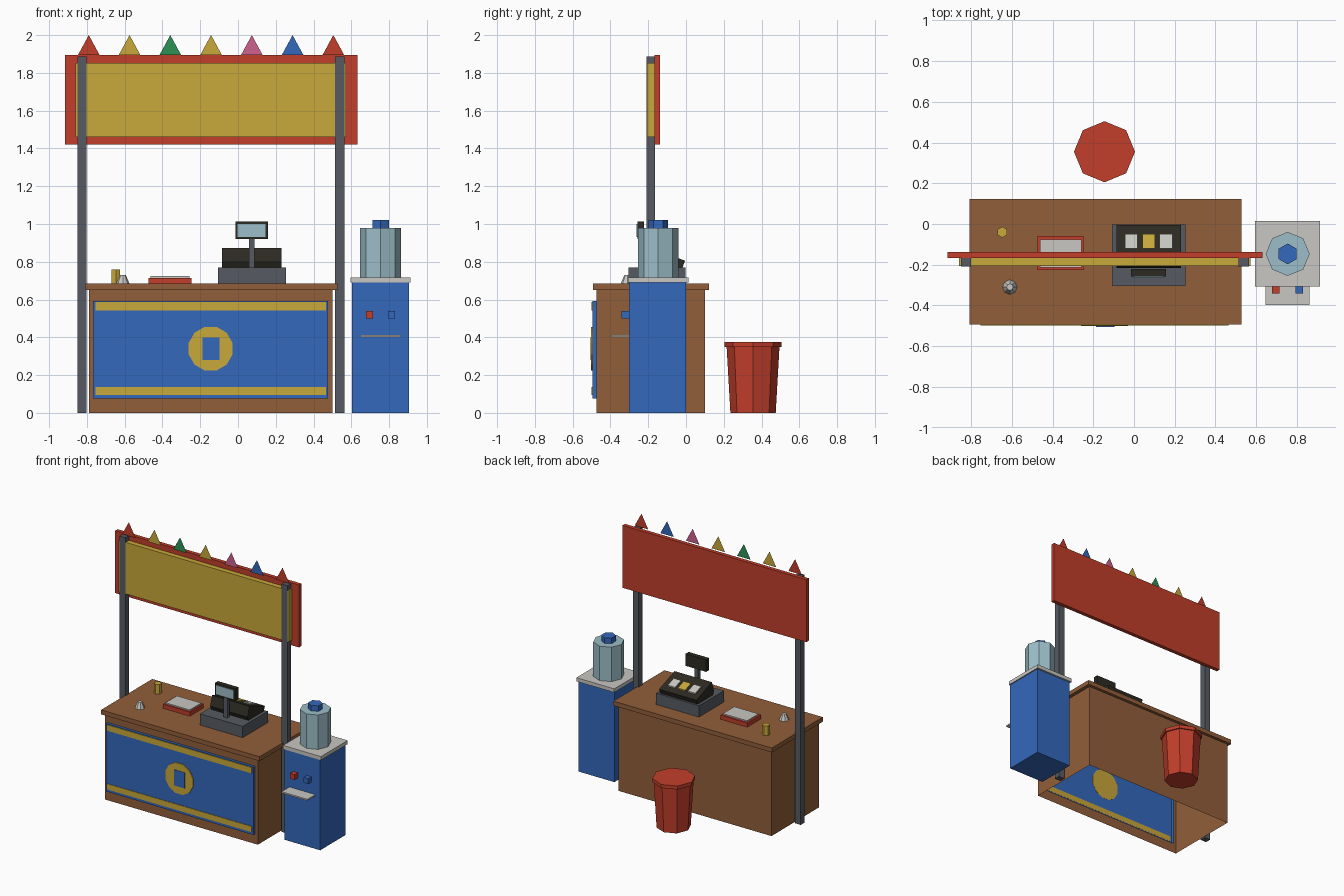
import bpy, bmesh, math
from mathutils import Matrix, Vector

if "Cube" in bpy.data.objects:
    bpy.data.objects.remove(bpy.data.objects["Cube"])


def material(name, r, g, b):
    lin = [((c / 255 + 0.055) / 1.055) ** 2.4 for c in (r, g, b)]
    m = bpy.data.materials.new(name)
    m.diffuse_color = (*lin, 1)
    m.use_nodes = True
    m.node_tree.nodes["Principled BSDF"].inputs["Base Color"].default_value = m.diffuse_color
    return m


RED = material("red", 194, 62, 43)
GOLD = material("gold", 201, 168, 58)
BLUE = material("blue", 52, 104, 188)
BROWN = material("brown", 146, 94, 58)
STEEL = material("dark_grey", 86, 91, 98)
PALE = material("light_grey", 200, 199, 194)
GLASS = material("pale_blue", 156, 190, 200)
BLACK = material("black", 44, 42, 34)
GREEN = material("green", 44, 146, 84)
PINK = material("pink", 205, 98, 142)


def finish(name, bm, *mats):
    bmesh.ops.recalc_face_normals(bm, faces=bm.faces)
    me = bpy.data.meshes.new(name)
    bm.to_mesh(me)
    bm.free()
    for m in mats:
        me.materials.append(m)
    ob = bpy.data.objects.new(name, me)
    bpy.context.collection.objects.link(ob)
    return ob


def cube(x, y, z):
    """Box bmesh from (low, high) ranges."""
    bm = bmesh.new()
    bmesh.ops.create_cube(bm, size=1)
    for v in bm.verts:
        v.co = Vector([(r[0] + r[1]) / 2 + c * (r[1] - r[0]) for r, c in zip((x, y, z), v.co)])
    return bm


def box(name, mat, x, y, z):
    return finish(name, cube(x, y, z), mat)


def tube(name, mat, n, x, y, rings, turn=math.pi / 2):
    """n-sided solid of revolution through (radius, z) rings."""
    bm = bmesh.new()
    loops = [[bm.verts.new((x + r * math.cos(turn + i * math.tau / n),
                            y + r * math.sin(turn + i * math.tau / n), z))
              for i in range(n)] for r, z in rings]
    for a, b in zip(loops, loops[1:]):
        for i in range(n):
            j = (i + 1) % n
            bm.faces.new((a[i], a[j], b[j], b[i]))
    bm.faces.new(loops[0])
    bm.faces.new(loops[-1])
    return finish(name, bm, mat)


def prism(name, mat, x, profile):
    """Extrude a (y, z) profile across the x range."""
    bm = bmesh.new()
    f = bm.faces.new([bm.verts.new((x[0], y, z)) for y, z in profile])
    ext = bmesh.ops.extrude_face_region(bm, geom=[f])["geom"]
    bmesh.ops.translate(bm, vec=(x[1] - x[0], 0, 0),
                        verts=[g for g in ext if isinstance(g, bmesh.types.BMVert)])
    if not f.is_valid or f not in bm.faces:
        bm.faces.new([v for v in bm.verts if v.co.x == x[0]])
    return finish(name, bm, mat)


# Counter body: open underneath, front face inset and pushed out as a blue panel
bm = cube((-0.79, 0.50), (-0.475, 0.10), (0, 0.655))
bm.normal_update()
bmesh.ops.delete(bm, geom=[f for f in bm.faces if f.normal.z < -0.5], context='FACES_ONLY')
front = next(f for f in bm.faces if f.normal.y < -0.5)
bmesh.ops.inset_individual(bm, faces=[front], thickness=0.033)
for v in front.verts:
    v.co.z = 0.075 if v.co.z < 0.3 else 0.592
panel = bmesh.ops.extrude_discrete_faces(bm, faces=[front])["faces"][0]
for v in panel.verts:
    v.co.y = -0.495
for f in bm.faces:
    if any(v.co.y < -0.48 for v in f.verts):
        f.material_index = 1
finish("counter_body", bm, BROWN, BLUE)
box("counter_top", BROWN, (-0.808, 0.527), (-0.493, 0.122), (0.65, 0.684))

# Painted stripes and round badge on the panel
for name, z in (("lower_stripe", (0.095, 0.138)), ("upper_stripe", (0.542, 0.587))):
    box(name, GOLD, (-0.755, 0.465), (-0.499, -0.494), z)
badge = tube("round_badge", GOLD, 12, 0, 0, [(0.12, 0), (0.12, 0.008)], math.radians(15))
badge.data.transform(Matrix.Translation((-0.145, -0.494, 0.34)) @ Matrix.Rotation(math.pi / 2, 4, 'X'))
box("badge_window", BLUE, (-0.187, -0.097), (-0.505, -0.501), (0.28, 0.40))

# Sign on two posts
for name, x in (("left_post", -0.826), ("right_post", 0.539)):
    box(name, STEEL, (x - 0.025, x + 0.025), (-0.21, -0.165), (0, 1.888))
box("sign_back", RED, (-0.917, 0.632), (-0.168, -0.138), (1.42, 1.895))
box("sign_front", GOLD, (-0.86, 0.573), (-0.207, -0.168), (1.46, 1.852))

# Row of flat pennants above the sign
for i, mat in enumerate((RED, GOLD, GREEN, GOLD, PINK, BLUE, RED)):
    x = -0.79 + i * 0.2158
    bm = bmesh.new()
    bm.faces.new([bm.verts.new(p) for p in
                  ((x - 0.057, -0.185, 1.895), (x + 0.057, -0.185, 1.895), (x, -0.185, 2.0))])
    finish(f"pennant_{i + 1}", bm, mat)

# Cash register
box("register_base", STEEL, (-0.107, 0.253), (-0.305, -0.003), (0.684, 0.77))
prism("register_keypad", BLACK, (-0.085, 0.23),
      [(-0.2, 0.765), (-0.215, 0.80), (-0.19, 0.873), (-0.005, 0.806), (-0.02, 0.765)])
slope = (0.806 - 0.873) / 0.185
for i, (x, mat) in enumerate(((-0.013, PALE), (0.073, GOLD), (0.157, PALE))):
    ys = (-0.12, -0.05)
    za, zb = [0.873 + slope * (y + 0.19) for y in ys]
    prism(f"register_key_{i + 1}", mat, (x - 0.031, x + 0.031),
          [(ys[0], za - 0.004), (ys[0], za + 0.009), (ys[1], zb + 0.009), (ys[1], zb - 0.004)])
box("display_pole", STEEL, (0.057, 0.088), (-0.255, -0.225), (0.765, 0.93))
box("display_case", BLACK, (-0.014, 0.158), (-0.258, -0.222), (0.92, 1.012))
box("display_screen", GLASS, (-0.002, 0.146), (-0.263, -0.257), (0.932, 1.0))

# Things on the counter
box("tray", RED, (-0.475, -0.247), (-0.227, -0.06), (0.684, 0.715))
box("tray_paper", PALE, (-0.462, -0.258), (-0.213, -0.075), (0.70, 0.724))
tube("gold_cup", GOLD, 6, -0.647, -0.04, [(0.027, 0.684), (0.027, 0.758)])
tube("small_bell", PALE, 8, -0.61, -0.31, [(0.036, 0.684), (0.016, 0.73)])

# Water dispenser
box("dispenser_body", BLUE, (0.603, 0.905), (-0.303, 0.0), (0, 0.69))
box("dispenser_top", PALE, (0.595, 0.914), (-0.308, 0.014), (0.69, 0.718))
box("drip_tray", PALE, (0.645, 0.863), (-0.397, -0.30), (0.402, 0.413))
for name, mat, x in (("hot_tap", RED, 0.697), ("cold_tap", BLUE, 0.812)):
    box(name, mat, (x - 0.019, x + 0.019), (-0.342, -0.30), (0.50, 0.54))
tube("water_bottle", GLASS, 8, 0.755, -0.147, [(0.108, 0.718), (0.108, 0.98)])
tube("bottle_cap", BLUE, 6, 0.755, -0.147, [(0.051, 0.98), (0.051, 1.022)])

# Waste bin behind the counter
tube("bin_body", RED, 8, -0.145, 0.355, [(0.12, 0), (0.14, 0.35)])
tube("bin_rim", RED, 8, -0.145, 0.355, [(0.15, 0.348), (0.15, 0.375)])
